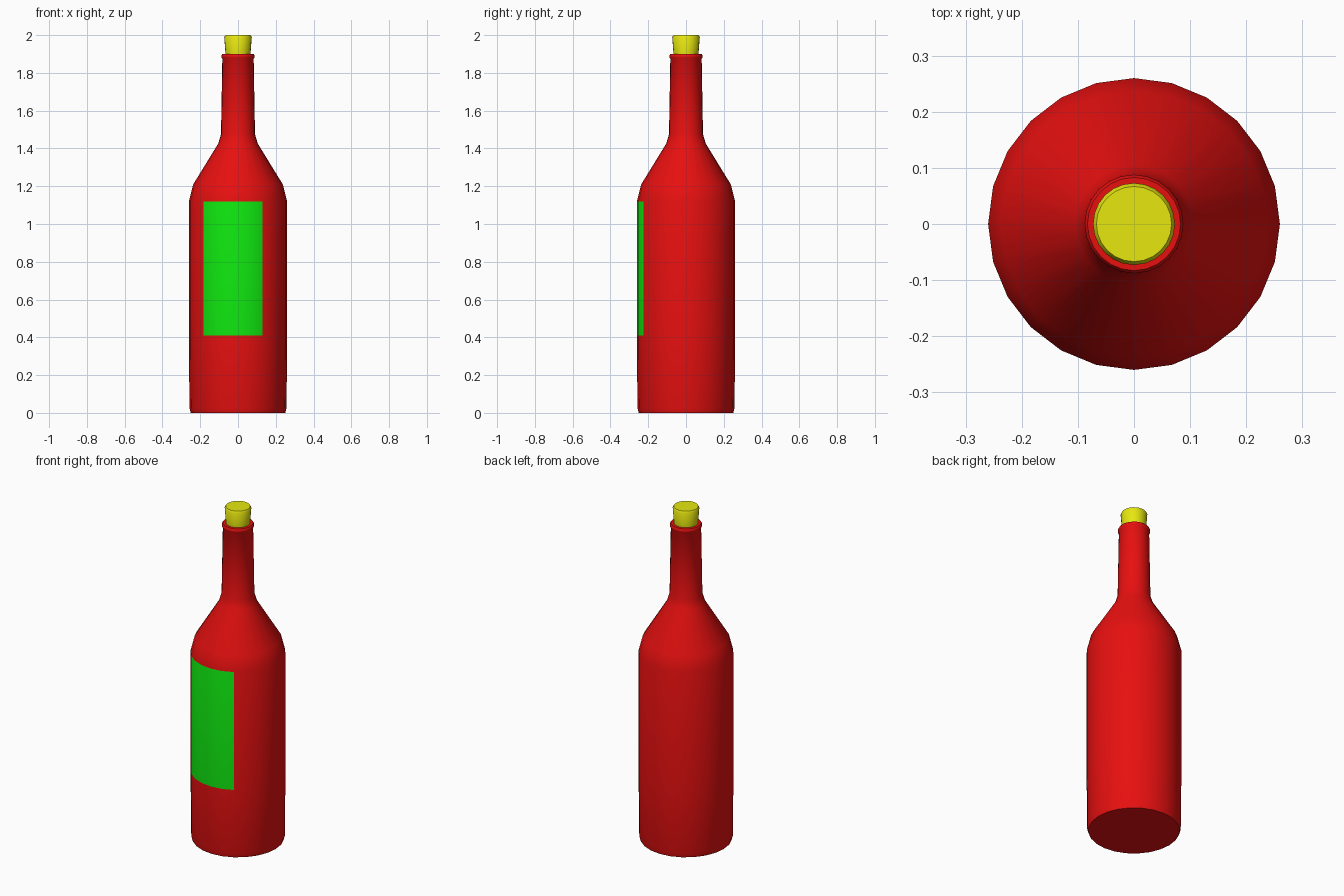
import bpy, bmesh, math

SIDES = 24
LABEL_BOTTOM, LABEL_TOP = 0.41, 1.12

cube = bpy.data.objects.get("Cube")
if cube:
    bpy.data.objects.remove(cube, do_unlink=True)


def material(name, rgb):
    mat = bpy.data.materials.new(name)
    mat.use_nodes = True
    mat.diffuse_color = (*rgb, 1)
    mat.node_tree.nodes["Principled BSDF"].inputs["Base Color"].default_value = (*rgb, 1)
    return mat


def lathe(name, profile, materials, rule=None):
    """Revolve (radius, height) points around z and cap open ends."""
    bm = bmesh.new()
    rings = []
    for r, z in profile:
        angles = [2 * math.pi * i / SIDES for i in range(SIDES)]
        rings.append([bm.verts.new((r * math.sin(a), -r * math.cos(a), z)) for a in angles])
    for low, high in zip(rings, rings[1:]):
        for i in range(SIDES):
            j = (i + 1) % SIDES
            bm.faces.new((low[i], low[j], high[j], high[i]))
    bm.faces.new(rings[0][::-1])
    bm.faces.new(rings[-1])
    bm.normal_update()
    if rule:
        for face in bm.faces:
            face.material_index = rule(face.calc_center_median())
    mesh = bpy.data.meshes.new(name)
    bm.to_mesh(mesh)
    bm.free()
    for mat in materials:
        mesh.materials.append(mat)
    obj = bpy.data.objects.new(name, mesh)
    bpy.context.collection.objects.link(obj)
    bpy.ops.object.select_all(action="DESELECT")
    obj.select_set(True)
    bpy.context.view_layer.objects.active = obj
    bpy.ops.object.shade_smooth_by_angle(angle=math.radians(40))
    return obj


def label_rule(c):
    """Label wraps the front, slightly towards the right."""
    angle = math.degrees(math.atan2(c.x, -c.y))
    on_side = math.hypot(c.x, c.y) > 0.2
    return int(on_side and LABEL_BOTTOM < c.z < LABEL_TOP and -45 < angle < 30)


red = material("red_glass", (0.8, 0.005, 0.005))
green = material("green_label", (0.005, 0.8, 0.005))
yellow = material("yellow_cork", (0.8, 0.8, 0.005))

# Bottle with shoulder, neck, lip and recessed mouth
bottle_profile = [
    (0.25, 0), (0.257, 0.025), (0.26, LABEL_BOTTOM), (0.26, LABEL_TOP),
    (0.237, 1.21), (0.105, 1.425), (0.09, 1.475), (0.083, 1.875),
    (0.088, 1.882), (0.088, 1.892), (0.083, 1.9), (0.066, 1.9), (0.064, 1.86),
]
lathe("bottle", bottle_profile, [red, green], label_rule)

# Tapered cork
cork_profile = [(0.063, 1.86), (0.066, 1.9), (0.073, 1.99), (0.067, 2.0)]
lathe("cork", cork_profile, [yellow])
